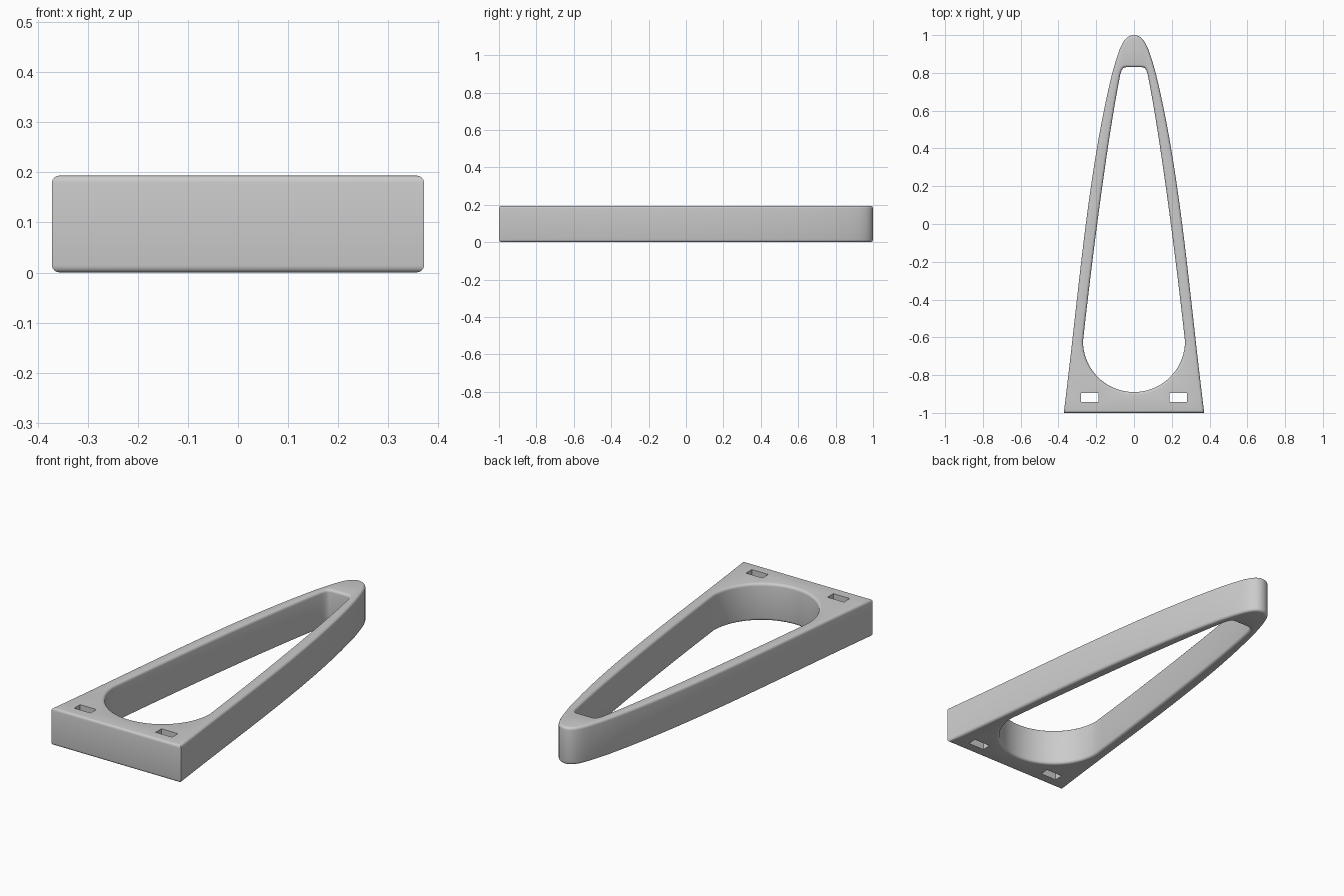
import bpy, bmesh, math
from mathutils import Vector
from mathutils.geometry import interpolate_bezier

HEIGHT = 0.194
cube = bpy.data.objects.get("Cube")
if cube:
    bpy.data.objects.remove(cube, do_unlink=True)


def bezier(a, b, c, d, steps):
    """Points along a cubic, without the last one."""
    return list(interpolate_bezier(*(Vector(p) for p in (a, b, c, d)), steps + 1))[:-1]


def mirrored(half):
    """Close a +x half outline whose first and last points may lie on the centre line."""
    return half + [Vector((-p.x, p.y)) for p in reversed(half) if p.x > 1e-5]


# Outer outline: wide straight front, sides tapering to a rounded nose
outer = bezier((0.372, -1), (0.295, -0.4), (0.25, 0.25), (0.115, 0.8), 20)
outer += bezier((0.115, 0.8), (0.08, 0.92), (0.06, 1), (0, 1), 12)
outer = mirrored(outer + [Vector((0, 1))])

# Opening: round at the front, narrowing to a blunt end with rounded corners
R, CY = 0.27, -0.62
opening = [Vector((R * math.sin(a), CY - R * math.cos(a)))
           for a in (math.pi / 2 * i / 18 for i in range(18))]
opening += bezier((R, CY), (0.235, -0.3), (0.15, 0.4), (0.073, 0.79), 18)
opening += bezier((0.073, 0.79), (0.066, 0.818), (0.06, 0.83), (0.042, 0.83), 5)
opening = mirrored(opening + [Vector((0.042, 0.83))])


# Strap slots, one on each side of the front bar
def slot(side):
    return [Vector((side * x, y)) for x, y in
            ((0.187, -0.942), (0.281, -0.942), (0.281, -0.894), (0.187, -0.894))]


# Fill the plan between the loops and raise it to full height
bm = bmesh.new()
edges = []
for loop in (outer, opening, slot(1), slot(-1)):
    verts = [bm.verts.new((p.x, p.y, 0)) for p in loop]
    edges += [bm.edges.new((v, verts[i - 1])) for i, v in enumerate(verts)]
bmesh.ops.triangle_fill(bm, edges=edges, use_beauty=True, normal=(0, 0, 1))
raised = bmesh.ops.extrude_face_region(bm, geom=bm.faces[:], use_keep_orig=True)["geom"]
bmesh.ops.translate(bm, vec=(0, 0, HEIGHT),
                    verts=[g for g in raised if isinstance(g, bmesh.types.BMVert)])
bmesh.ops.recalc_face_normals(bm, faces=bm.faces[:])


# Round the rims of the frame, leaving the slots crisp
def is_rim(edge):
    flat = abs(edge.verts[0].co.z - edge.verts[1].co.z) < 1e-5
    mid = (edge.verts[0].co + edge.verts[1].co) / 2
    in_slot = 0.18 < abs(mid.x) < 0.29 and -0.95 < mid.y < -0.89
    return flat and not in_slot and edge.calc_face_angle(0) > 1


bmesh.ops.bevel(bm, geom=[e for e in bm.edges if is_rim(e)], offset=0.014,
                offset_type='OFFSET', segments=4, profile=0.5, affect='EDGES')

mesh = bpy.data.meshes.new("tapered_frame")
bm.to_mesh(mesh)
bm.free()
frame = bpy.data.objects.new("tapered_frame", mesh)
bpy.context.collection.objects.link(frame)

# Plain grey finish
grey = bpy.data.materials.new("light_grey")
grey.use_nodes = True
colour = (0.6, 0.6, 0.6, 1)
grey.diffuse_color = colour
grey.node_tree.nodes["Principled BSDF"].inputs["Base Color"].default_value = colour
mesh.materials.append(grey)

bpy.context.view_layer.objects.active = frame
frame.select_set(True)
bpy.ops.object.shade_smooth_by_angle(angle=math.radians(35))
